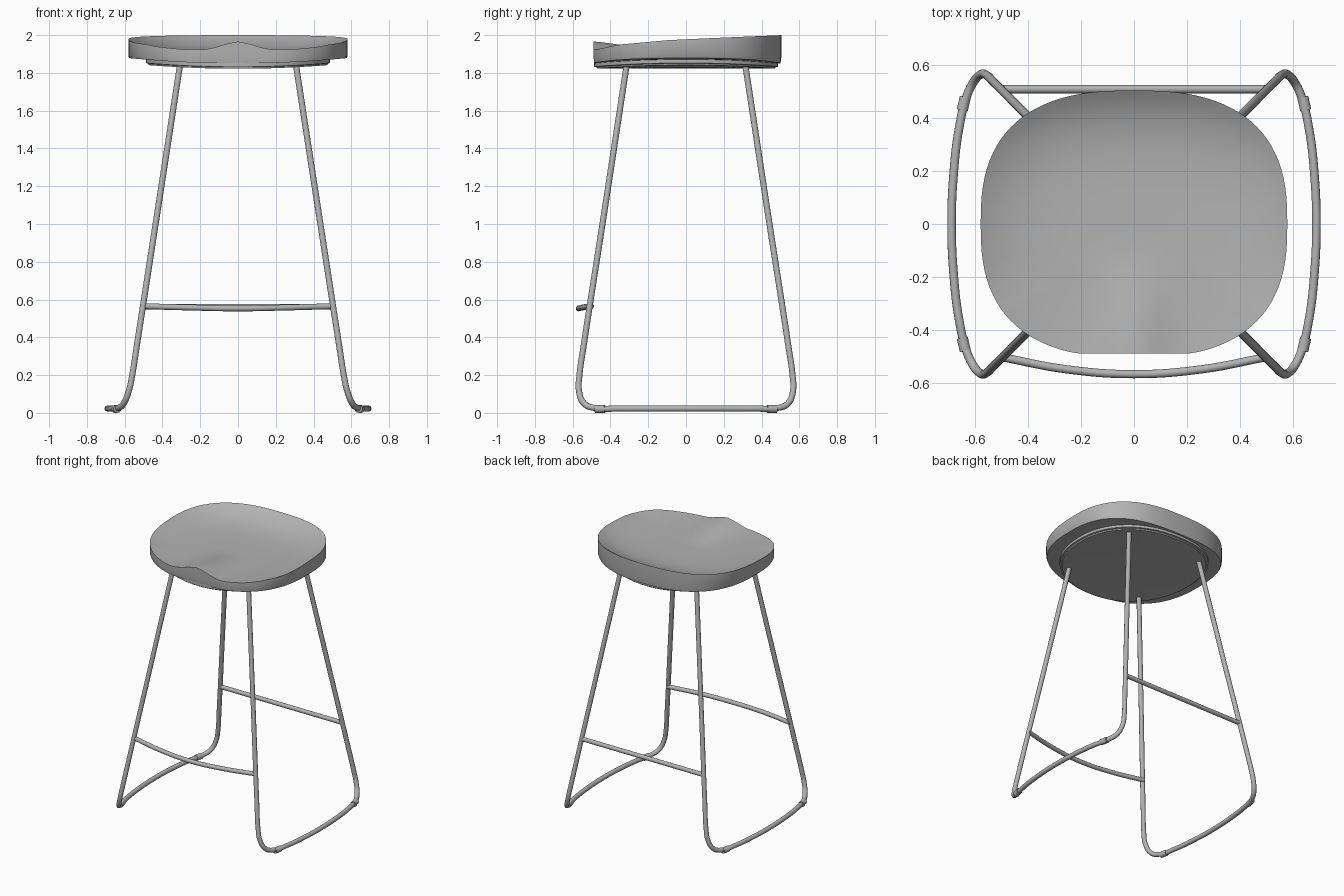
import bpy, bmesh, math
from mathutils import Vector

if "Cube" in bpy.data.objects:
    bpy.data.objects.remove(bpy.data.objects["Cube"])

grey = bpy.data.materials.new("warm_grey")
grey.diffuse_color = (0.45, 0.45, 0.45, 1)
grey.use_nodes = True
grey.node_tree.nodes["Principled BSDF"].inputs["Base Color"].default_value = grey.diffuse_color
SEG = 96


def outline(a, hx, hy, n, cut):
    """Point on a rounded-square outline, trimmed flat at the front."""
    c, s = math.cos(a), math.sin(a)
    x = math.copysign(abs(c) ** (2 / n), c) * hx
    y = math.copysign(abs(s) ** (2 / n), s) * hy
    return x, max(y, cut)


def smooth(t):
    t = min(max(t, 0), 1)
    return t * t * (3 - 2 * t)


def finish(ob, angle):
    ob.data.materials.clear()
    ob.data.materials.append(grey)
    bpy.ops.object.select_all(action='DESELECT')
    ob.select_set(True)
    bpy.context.view_layer.objects.active = ob
    bpy.ops.object.shade_smooth_by_angle(angle=math.radians(angle))


def loft(name, shape, rings):
    """rings: list of (scale, height function of x, y, scale), top to bottom."""
    bm = bmesh.new()
    loops = []
    for s, h in rings:
        pts = [outline(2 * math.pi * i / SEG, *shape) for i in range(SEG)]
        loops.append([bm.verts.new((x * s, y * s, h(x * s, y * s, s))) for x, y in pts])
    for a, b in zip(loops, loops[1:]):
        for i in range(SEG):
            j = (i + 1) % SEG
            bm.faces.new((a[i], b[i], b[j], a[j]))
    for loop, h in ((loops[0], rings[0][1]), (loops[-1], rings[-1][1])):
        mid = bm.verts.new((0, 0, h(0, 0, 0)))
        for i in range(SEG):
            bm.faces.new((loop[i], loop[(i + 1) % SEG], mid))
    bmesh.ops.recalc_face_normals(bm, faces=bm.faces)
    me = bpy.data.meshes.new(name)
    bm.to_mesh(me)
    bm.free()
    ob = bpy.data.objects.new(name, me)
    bpy.context.collection.objects.link(ob)
    finish(ob, 40)
    return ob


def tube(name, points, radius):
    """Round bar through the points."""
    cu = bpy.data.curves.new(name, 'CURVE')
    cu.dimensions = '3D'
    cu.bevel_depth = radius
    cu.bevel_resolution = 4
    cu.resolution_u = 8
    cu.use_fill_caps = True
    sp = cu.splines.new('BEZIER')
    sp.bezier_points.add(len(points) - 1)
    for bp, p in zip(sp.bezier_points, points):
        bp.co = p
        bp.handle_left_type = bp.handle_right_type = 'AUTO'
    ob = bpy.data.objects.new(name, cu)
    bpy.context.collection.objects.link(ob)
    bpy.ops.object.select_all(action='DESELECT')
    ob.select_set(True)
    bpy.context.view_layer.objects.active = ob
    bpy.ops.object.convert(target='MESH')
    finish(bpy.context.view_layer.objects.active, 50)


# Seat: dished top, low front edge with a raised pommel in the middle
def rim(y):
    keys = [(-0.52, 1.915), (-0.35, 1.95), (-0.1, 1.973), (0.2, 1.987), (0.51, 2.0)]
    for (y0, z0), (y1, z1) in zip(keys, keys[1:]):
        if y <= y1:
            return z0 + (z1 - z0) * (y - y0) / (y1 - y0)
    return 2.0


def seat_top(x, y, s):
    edge = rim(y / s) if s else 1.92
    z = 1.912 + (edge - 1.912) * s ** 4
    return z + 0.045 * math.exp(-(x / 0.11) ** 2) * smooth((-y - 0.05) / 0.44)


def under(base):
    return lambda x, y, s: base + 0.02 * (x / 0.485) ** 2


seat_rings = [(i / 20, seat_top) for i in range(1, 21)]
seat_rings += [(1.0, lambda x, y, s: 1.885), (0.99, under(1.85)),
               (0.9, under(1.85)), (0.4, under(1.85))]
loft("seat", (0.58, 0.505, 2.6, -0.49), seat_rings)

# Mounting plate with a shallow lip under the seat
loft("seat_plate", (0.488, 0.486, 2.2, -1),
     [(0.5, under(1.86)), (1, under(1.86)), (1, under(1.832)),
      (0.975, under(1.83)), (0.97, under(1.822)), (0.5, under(1.822))])

# Side frames: front leg, floor runner and back leg in one bent rod
half = [(0.308, 0.315, 1.835), (0.43, 0.436, 1.04), (0.535, 0.541, 0.36),
        (0.56, 0.564, 0.2), (0.577, 0.567, 0.12), (0.605, 0.54, 0.05),
        (0.632, 0.485, 0.026), (0.662, 0.36, 0.023), (0.683, 0.18, 0.023)]
for side, sx in (("left", -1), ("right", 1)):
    path = [(sx * x, -y, z) for x, y, z in half] + [(sx * 0.69, 0, 0.023)]
    path += [(sx * x, y, z) for x, y, z in reversed(half)]
    tube(side + "_leg_frame", path, 0.0165)
    # Small floor glides on the runner
    for end, sy in (("front", -1), ("back", 1)):
        tube(f"{side}_{end}_glide", [(sx * 0.638, sy * 0.48, 0.021),
                                     (sx * 0.650, sy * 0.43, 0.021)], 0.021)

# Footrests: bowed at the front, straight at the back
tube("front_footrest", [(-0.508, -0.502, 0.565), (-0.26, -0.549, 0.558), (0, -0.568, 0.553),
                        (0.26, -0.549, 0.558), (0.508, -0.502, 0.565)], 0.0155)
tube("back_footrest", [(-0.508, 0.51, 0.562), (0.508, 0.51, 0.562)], 0.0155)
